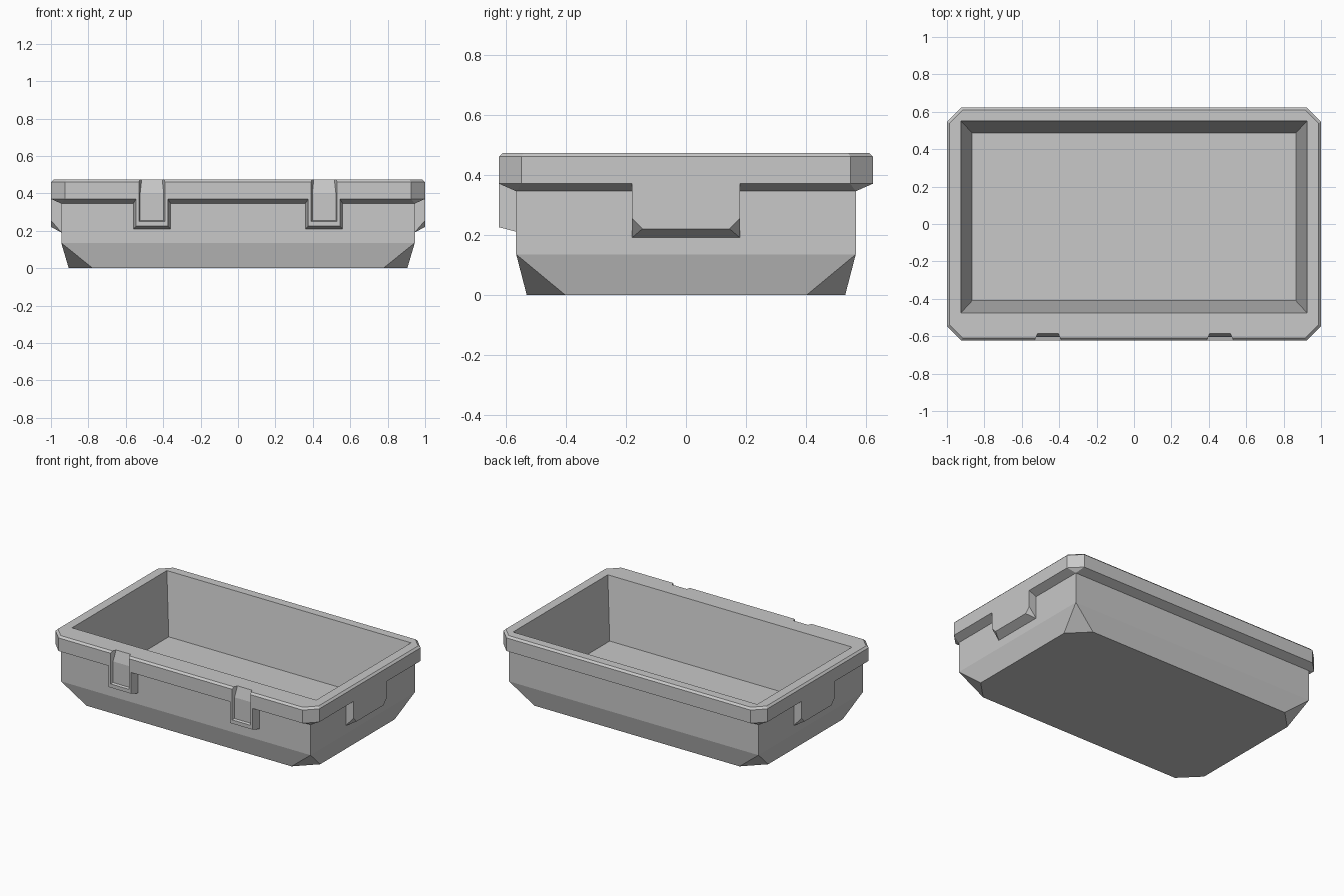
import bpy
import bmesh

default = bpy.data.objects.get("Cube")
if default:
    bpy.data.objects.remove(default, do_unlink=True)

grey = bpy.data.materials.new("plain grey")
grey.use_nodes = True
colour = (0.58, 0.58, 0.58, 1)
grey.diffuse_color = colour
grey.node_tree.nodes["Principled BSDF"].inputs["Base Color"].default_value = colour


def loft(name, loops):
    """Skin a stack of equal-length closed loops and cap both ends."""
    bm = bmesh.new()
    rings = [[bm.verts.new(p) for p in loop] for loop in loops]
    for a, b in zip(rings, rings[1:]):
        for i in range(len(a)):
            j = (i + 1) % len(a)
            bm.faces.new((a[i], a[j], b[j], b[i]))
    bm.faces.new(rings[0])
    bm.faces.new(rings[-1])
    bmesh.ops.remove_doubles(bm, verts=bm.verts[:], dist=0.0005)
    bmesh.ops.recalc_face_normals(bm, faces=bm.faces[:])
    mesh = bpy.data.meshes.new(name)
    bm.to_mesh(mesh)
    bm.free()
    mesh.materials.append(grey)
    obj = bpy.data.objects.new(name, mesh)
    bpy.context.collection.objects.link(obj)
    return obj


def ring(hx, hy, z, cut=0, cy=0):
    """Rectangle with cut corners; a zero cut gives sharp corners."""
    x, y = hx - cut, hy - cut
    pts = [(x, -hy), (hx, -y), (hx, y), (x, hy),
           (-x, hy), (-hx, y), (-hx, -y), (-x, -hy)]
    return [(px, py + cy, z) for px, py in pts]


def subtract(obj, cutter):
    mod = obj.modifiers.new("latch recess", "BOOLEAN")
    mod.operation = "DIFFERENCE"
    mod.solver = "EXACT"
    mod.object = cutter
    with bpy.context.temp_override(object=obj, active_object=obj, selected_objects=[obj]):
        bpy.ops.object.modifier_apply(modifier=mod.name)


# Open tray: tapered foot, upright walls, flared rim and hollow inside
tray = loft("tray", [
    ring(0.905, 0.53, 0, 0.128),
    ring(0.945, 0.565, 0.135),
    ring(0.945, 0.565, 0.345),
    ring(1.0, 0.622, 0.37, 0.075),
    ring(1.0, 0.622, 0.46, 0.075),
    ring(0.987, 0.609, 0.473, 0.07),
    ring(0.925, 0.513, 0.473, 0, 0.038),
    ring(0.865, 0.448, 0.06, 0, 0.038),
])

# Latch pads on the front, each with a recess running up through the rim
for side, label in ((1, "left"), (-1, "right")):
    cx = side * 0.46

    def pad_loop(y, half, low):
        return [(cx - half, y, 0.37), (cx - half, y, low),
                (cx + half, y, low), (cx + half, y, 0.37)]

    pad = loft(label + "_latch_pad",
               [pad_loop(-0.622, 0.085, 0.225), pad_loop(-0.555, 0.102, 0.208)])

    profile = [(-0.66, 0.24), (-0.605, 0.255), (-0.605, 0.40),
               (-0.58, 0.491), (-0.66, 0.491)]
    cutter = loft("recess_cutter", [
        [(cx + s * (0.055 + 0.4 * (-0.585 - y)), y, z) for y, z in profile]
        for s in (-1, 1)])
    cutter.hide_render = True
    subtract(tray, cutter)
    subtract(pad, cutter)
    bpy.data.objects.remove(cutter, do_unlink=True)

# Grip pads under the rim at both ends
outer = [(-0.18, 0.37), (-0.18, 0.255), (-0.145, 0.22)]
inner = [(-0.18, 0.37), (-0.18, 0.19), (-0.18, 0.19)]
for side, label in ((1, "left"), (-1, "right")):
    loops = []
    for x, half in ((1.0, outer), (0.943, inner)):
        full = half + [(-y, z) for y, z in reversed(half)]
        loops.append([(side * x, y, z) for y, z in full])
    loft(label + "_grip_pad", loops)
